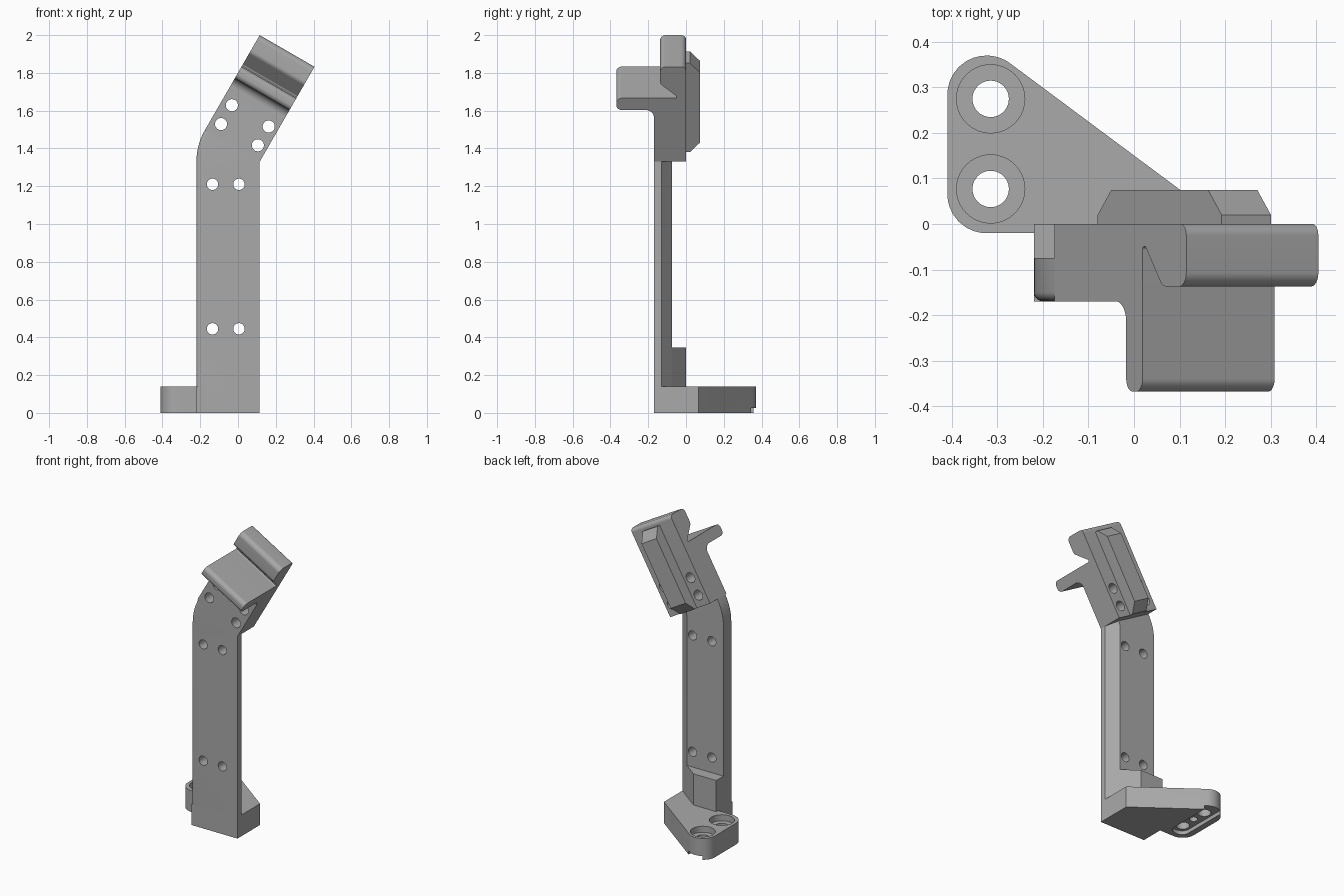
import bpy, bmesh, math
from mathutils import Matrix, Vector

cube = bpy.data.objects.get("Cube")
if cube:
    bpy.data.objects.remove(cube, do_unlink=True)

grey = bpy.data.materials.new("plain_grey")
grey.use_nodes = True
colour = (0.4, 0.4, 0.4, 1)
grey.diffuse_color = colour
for node in grey.node_tree.nodes:
    if node.type == 'BSDF_PRINCIPLED':
        node.inputs["Base Color"].default_value = colour

TILT = math.radians(30)
WIDTH = 0.335
PIVOT = Vector((0.115, 0, 1.33))
ACROSS = Vector((math.cos(TILT), 0, -math.sin(TILT)))
ALONG = Vector((math.sin(TILT), 0, math.cos(TILT)))


def frame(a, b, c, origin):
    m = Matrix((a, b, c)).transposed().to_4x4()
    m.translation = origin
    return m


# Side profiles of the head are drawn as (depth, along) and extruded across
HEAD = frame(Vector((0, 1, 0)), ALONG, ACROSS, PIVOT)
FLAT = Matrix.Identity(4)


def rounded(corners, steps=8):
    """Outline from (x, y, radius) corners, with arcs where radius > 0."""
    out = []
    for i, (x, y, r) in enumerate(corners):
        p = Vector((x, y))
        if r == 0:
            out.append(p)
            continue
        a = (Vector(corners[i - 1][:2]) - p).normalized()
        b = (Vector(corners[(i + 1) % len(corners)][:2]) - p).normalized()
        half = a.angle(b) / 2
        centre = p + (a + b).normalized() * r / math.sin(half)
        d = r / math.tan(half)
        start, end = p + a * d - centre, p + b * d - centre
        for k in range(steps + 1):
            out.append(centre + start.lerp(end, k / steps).normalized() * r)
    return out


def finish(name, bm):
    bmesh.ops.remove_doubles(bm, verts=bm.verts, dist=1e-5)
    bmesh.ops.recalc_face_normals(bm, faces=bm.faces)
    mesh = bpy.data.meshes.new(name)
    bm.to_mesh(mesh)
    bm.free()
    mesh.materials.append(grey)
    obj = bpy.data.objects.new(name, mesh)
    bpy.context.collection.objects.link(obj)
    return obj


def loft(name, rings):
    bm = bmesh.new()
    rows = [[bm.verts.new(p) for p in ring] for ring in rings]
    n = len(rows[0])
    for lower, upper in zip(rows, rows[1:]):
        for i in range(n):
            j = (i + 1) % n
            bm.faces.new((lower[i], lower[j], upper[j], upper[i]))
    bm.faces.new(rows[0])
    bm.faces.new(rows[-1])
    return finish(name, bm)


def prism(name, corners, lo, hi, matrix=FLAT):
    pts = rounded(corners)
    return loft(name, [[matrix @ Vector((p.x, p.y, h)) for p in pts] for h in (lo, hi)])


def drill(centre, radius, length, vertical=False):
    bm = bmesh.new()
    turn = FLAT if vertical else Matrix.Rotation(math.pi / 2, 4, 'X')
    bmesh.ops.create_cone(bm, cap_ends=True, segments=40, radius1=radius,
                          radius2=radius, depth=length,
                          matrix=Matrix.Translation(centre) @ turn)
    return finish("drill", bm)


def activate(obj):
    bpy.ops.object.select_all(action='DESELECT')
    obj.select_set(True)
    bpy.context.view_layer.objects.active = obj


def cut(obj, cutters):
    activate(obj)
    for c in cutters:
        mod = obj.modifiers.new("cut", 'BOOLEAN')
        mod.operation = 'DIFFERENCE'
        mod.solver = 'EXACT'
        mod.object = c
        bpy.ops.object.modifier_apply(modifier=mod.name)
        bpy.data.objects.remove(c, do_unlink=True)


# Base plate with two counterbored holes and a slot underneath
base = prism("base_plate", [
    (-0.41, -0.02, 0.085), (-0.22, -0.02, 0), (-0.22, -0.17, 0), (0.115, -0.17, 0),
    (0.115, 0.065, 0), (-0.295, 0.37, 0.085), (-0.41, 0.37, 0.085)], 0, 0.14)
tools = [prism("slot", [(-0.37, 0.015, 0.05), (-0.26, 0.015, 0.05),
                        (-0.26, 0.45, 0), (-0.37, 0.45, 0)], -0.05, 0.025)]
for y in (0.077, 0.275):
    tools.append(drill((-0.315, y, 0.15), 0.075, 0.1, True))
    tools.append(drill((-0.315, y, 0.07), 0.04, 0.4, True))
tools.append(drill((-0.315, 0.176, 0), 0.025, 0.12, True))
cut(base, tools)

# Post: one cross-section swept up, then bent around the pivot
section = rounded([(-WIDTH, -0.17, 0.02), (0, -0.17, 0), (0, -0.13, 0),
                   (-0.068, -0.075, 0), (-WIDTH, -0.075, 0)], 5)
rings = [[Vector((PIVOT.x + p.x, p.y, 0.14)) for p in section]]
BENDS = 10
for k in range(BENDS + 1):
    turn = Matrix.Rotation(TILT * k / BENDS, 3, 'Y')
    rings.append([PIVOT + turn @ Vector((p.x, p.y, 0)) for p in section])
post = loft("post", rings)
cut(post, [drill((x, -0.1, z), 0.03, 0.5) for x in (-0.135, 0.005) for z in (0.445, 1.21)])

# Thick foot behind the post
foot = prism("foot_block", [(-0.22, -0.075, 0), (0.047, -0.075, 0),
                            (-0.055, 0, 0), (-0.22, 0, 0)], 0.14, 0.345)

# Tilted head with shelf, undercut and lip
head = prism("head", [
    (0, 0, 0), (-0.17, 0, 0), (-0.17, 0.316, 0.045), (-0.368, 0.316, 0.028),
    (-0.368, 0.388, 0.028), (-0.035, 0.388, 0.008), (-0.137, 0.475, 0.03),
    (-0.137, 0.58, 0.03), (0, 0.58, 0.025)], -WIDTH, 0, HEAD)
cut(head, [drill(PIVOT + ACROSS * u + ALONG * v + Vector((0, -0.1, 0)), 0.032, 0.4)
           for u in (-0.277, -0.052) for v in (0.07, 0.185)])

# Rail on the back of the head
rail = prism("back_rail", [(0, 0, 0), (0.02, 0, 0), (0.075, 0.06, 0), (0.075, 0.485, 0),
                           (0.02, 0.545, 0), (0, 0.545, 0)], -0.225, -0.1, HEAD)

for part in (base, post, foot, head, rail):
    activate(part)
    bpy.ops.object.shade_smooth_by_angle(angle=math.radians(30))
